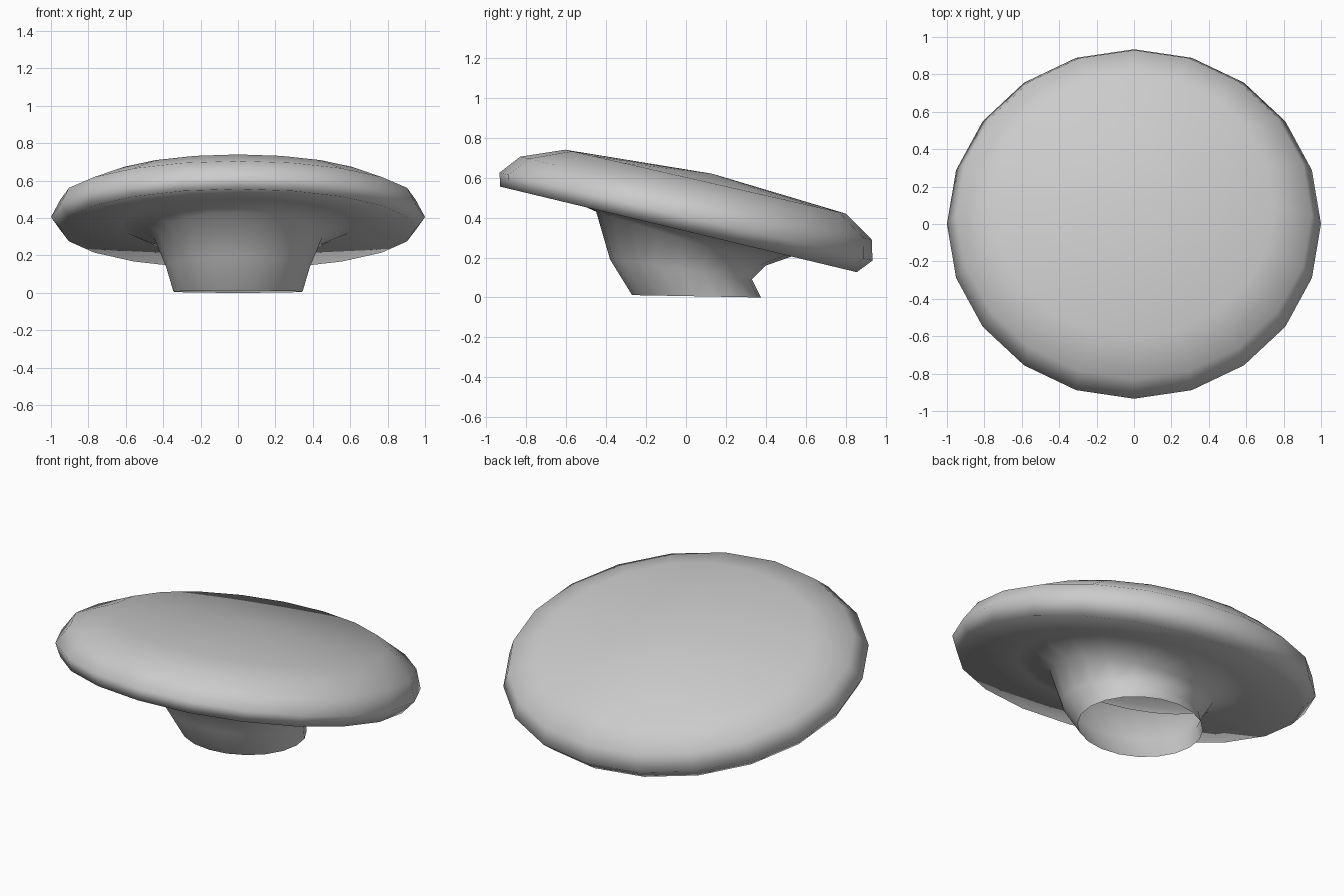
import bpy, bmesh
from math import sin, cos, tau

if "Cube" in bpy.data.objects:
    bpy.data.objects.remove(bpy.data.objects["Cube"])

SIDES = 20

# Tilted elliptical rings: (x radius, front y, front z, back y, back z)
RINGS = [
    (0.345, -0.27, 0.012, 0.375, 0.00),   # open stem foot
    (0.385, -0.38, 0.19, 0.33, 0.09),     # stem waist
    (0.45, -0.45, 0.43, 0.40, 0.16),      # flare start
    (0.62, -0.62, 0.505, 0.57, 0.22),     # underside
    (0.95, -0.93, 0.555, 0.855, 0.127),   # lower rim
    (1.00, -0.934, 0.625, 0.934, 0.185),  # widest rim
    (0.95, -0.83, 0.705, 0.93, 0.29),     # upper rim
    (0.75, -0.605, 0.74, 0.80, 0.42),     # crown edge
]
APEX = (0, 0.13, 0.62)

bm = bmesh.new()


def add_ring(rx, fy, fz, by, bz):
    """Ring of vertices lying between a front and a back point."""
    verts = []
    for i in range(SIDES):
        a = tau * i / SIDES
        t = (1 + sin(a)) / 2
        verts.append(bm.verts.new((rx * cos(a), fy + (by - fy) * t, fz + (bz - fz) * t)))
    return verts


# Skin stem and cap as one shell
rings = [add_ring(*r) for r in RINGS]
for lo, hi in zip(rings, rings[1:]):
    for i in range(SIDES):
        j = (i + 1) % SIDES
        bm.faces.new((lo[i], lo[j], hi[j], hi[i]))

# Close the crown with a fan
apex = bm.verts.new(APEX)
for i in range(SIDES):
    bm.faces.new((rings[-1][i], rings[-1][(i + 1) % SIDES], apex))

for f in bm.faces:
    f.smooth = True
mesh = bpy.data.meshes.new("mushroom")
bm.to_mesh(mesh)
bm.free()
bpy.context.collection.objects.link(bpy.data.objects.new("mushroom", mesh))
